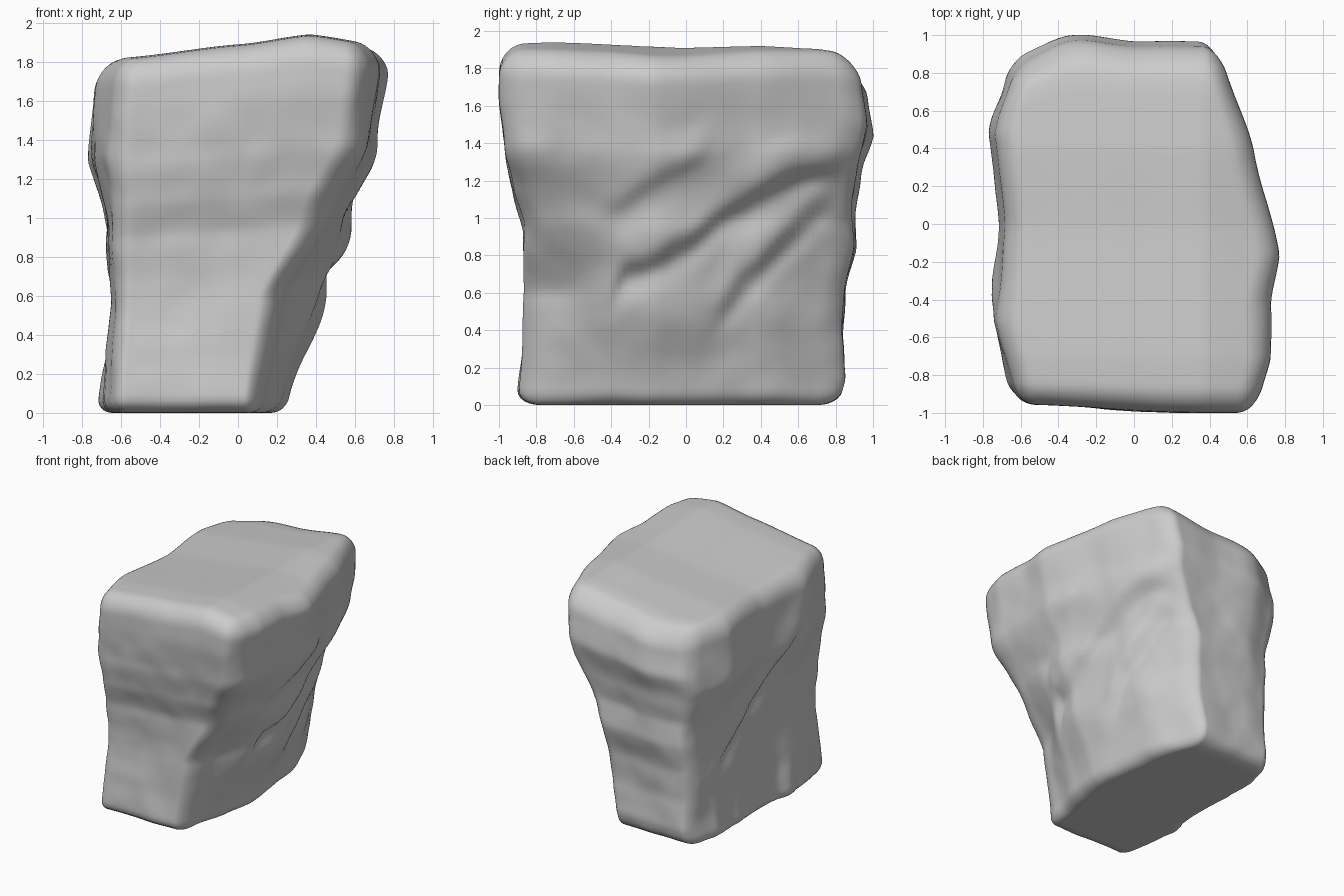
import bpy, bmesh
from mathutils import Vector, noise

if "Cube" in bpy.data.objects:
    bpy.data.objects.remove(bpy.data.objects["Cube"])


def smooth(t):
    t = max(0.0, min(1.0, t))
    return t * t * (3 - 2 * t)


def interp(xs, vs, x):
    """Piecewise interpolation of vs over stations xs."""
    if x <= xs[0]:
        return vs[0]
    for i in range(len(xs) - 1):
        if x <= xs[i + 1]:
            t = (x - xs[i]) / (xs[i + 1] - xs[i])
            t = 0.6 * t + 0.4 * smooth(t)
            return vs[i] + (vs[i + 1] - vs[i]) * t
    return vs[-1]


# side faces: x at each y station (rows) and height (columns)
ZS = [0, 0.6, 1.0, 1.4, 1.82]
RIGHT_Y = [-0.94, -0.7, -0.4, -0.15, 0.4, 0.92]
RIGHT = [[0.06, 0.13, 0.39, 0.60, 0.65],
         [0.12, 0.22, 0.46, 0.65, 0.71],
         [0.19, 0.38, 0.53, 0.67, 0.71],
         [0.23, 0.44, 0.55, 0.69, 0.76],
         [0.16, 0.32, 0.42, 0.57, 0.62],
         [0.02, 0.09, 0.18, 0.39, 0.45]]
LEFT_Y = [-0.92, -0.5, 0.0, 0.5, 0.92]
LEFT = [[-0.64, -0.64, -0.64, -0.67, -0.65],
        [-0.73, -0.66, -0.67, -0.76, -0.74],
        [-0.69, -0.65, -0.66, -0.73, -0.70],
        [-0.71, -0.66, -0.68, -0.78, -0.75],
        [-0.61, -0.61, -0.62, -0.68, -0.65]]
# front and back faces: y by height
FRONT_Z = [0, 0.1, 0.3, 0.6, 0.95, 1.15, 1.35, 1.65, 1.9]
FRONT = [-0.88, -0.88, -0.865, -0.85, -0.86, -0.92, -0.96, -0.985, -0.985]
BACK_Z = [0, 0.15, 0.4, 0.65, 0.9, 1.1, 1.3, 1.55, 1.75, 1.9]
BACK = [0.83, 0.86, 0.84, 0.86, 0.91, 0.89, 0.92, 0.98, 0.95, 0.92]


def side(ys, table, y, z):
    return interp(ys, [interp(ZS, row, z) for row in table], y)


def ledge(d, drop, fade):
    """Overhang just above a line (d > 0), undercut just below it."""
    up = smooth((d + drop) / drop) * (1 - smooth(d / fade))
    down = smooth((d + 0.3) / 0.22) * (1 - smooth((d + drop) / drop))
    return up - down


def strata(y, z):
    """Diagonal ledges across the right side."""
    wob = 0.04 * noise.noise(Vector((y * 5, z * 3, 2)))
    l1 = interp([-0.4, -0.3, 0.0, 0.3, 0.75], [0.66, 0.80, 0.95, 1.16, 1.36], y) + wob
    l2 = 0.62 + 1.02 * (y - 0.2) + wob
    l3 = 1.12 + 0.62 * (y + 0.4) + wob
    m1 = smooth((y + 0.5) / 0.25) * smooth((0.9 - y) / 0.2)
    m2 = smooth((y - 0.1) / 0.2) * smooth((0.85 - y) / 0.15)
    m3 = smooth((y + 0.5) / 0.2) * smooth((0.2 - y) / 0.15)
    return (0.032 * m1 * ledge(z - l1, 0.16, 0.25)
            + 0.028 * m2 * ledge(z - l2, 0.18, 0.25)
            + 0.012 * m3 * ledge(z - l3, 0.14, 0.2))


def cracks(y, z):
    """Diagonal step and low bumps on the left side."""
    d = z - (1.15 - 0.9 * y)
    m = smooth((y + 0.6) / 0.3) * smooth((0.7 - y) / 0.3)
    low = 0.04 * max(0, noise.noise(Vector((y * 5, 1.3, 7)))) * smooth((0.4 - z) / 0.2)
    return 0.02 * m * ledge(d, 0.12, 0.3) + low


def rock_point(p):
    # rounded cube in parameter space, with a tighter bottom edge
    rad = Vector((0.18, 0.14, 0.15 if p.z > 0 else 0.08))
    inner = Vector([max(-1 + r, min(1 - r, c)) for c, r in zip(p, rad)])
    d = Vector([(a - b) / r for a, b, r in zip(p, inner, rad)]).normalized()
    u, v, w = inner + Vector([a * r for a, r in zip(d, rad)])
    h = (w + 1) / 2
    z = h * 1.92
    front = interp(FRONT_Z, FRONT, z)
    back = interp(BACK_Z, BACK, z)
    y = front + (back - front) * (v + 1) / 2
    lo = side(LEFT_Y, LEFT, y, z) - cracks(y, z)
    hi = side(RIGHT_Y, RIGHT, y, z) + strata(y, z)
    x = lo + (hi - lo) * (u + 1) / 2
    # tilted top
    top = interp([-0.75, -0.6, 0.0, 0.35, 0.75], [1.79, 1.81, 1.88, 1.93, 1.87], x)
    top += interp([-0.95, -0.7, 0.0, 0.4, 0.7, 0.95],
                  [0.0, 0.01, -0.02, -0.01, -0.025, -0.06], y)
    # chipped, weathered sides
    q = Vector((x * 2.8, y * 2.8, z * 2.8))
    n = 0.018 * noise.noise(q) + 0.006 * noise.noise(q * 2.2)
    n *= 1 - 0.6 * smooth((z - 1.4) / 0.4)
    bk, ft = max(0, v) ** 3, max(0, -v) ** 3
    dy = bk * h * (0.04 * smooth(1 - abs(x + 0.3) / 0.3)
                   - 0.10 * smooth((-0.35 - x) / 0.35))
    dy += 0.04 * ft * h * smooth((0.3 - x) / 0.9)
    return Vector((x + n * u ** 3, y + n * v ** 3 + dy, h * top))


# boulder
bm = bmesh.new()
bmesh.ops.create_cube(bm, size=2)
bmesh.ops.subdivide_edges(bm, edges=bm.edges[:], cuts=60, use_grid_fill=True)
for vert in bm.verts:
    vert.co = rock_point(vert.co)

# centre it and stand it on the ground
for i in range(3):
    cs = [vert.co[i] for vert in bm.verts]
    off = min(cs) if i == 2 else (min(cs) + max(cs)) / 2
    for vert in bm.verts:
        vert.co[i] -= off
bmesh.ops.recalc_face_normals(bm, faces=bm.faces[:])
for f in bm.faces:
    f.smooth = True
mesh = bpy.data.meshes.new("boulder")
bm.to_mesh(mesh)
bm.free()
rock = bpy.data.objects.new("boulder", mesh)
bpy.context.collection.objects.link(rock)
